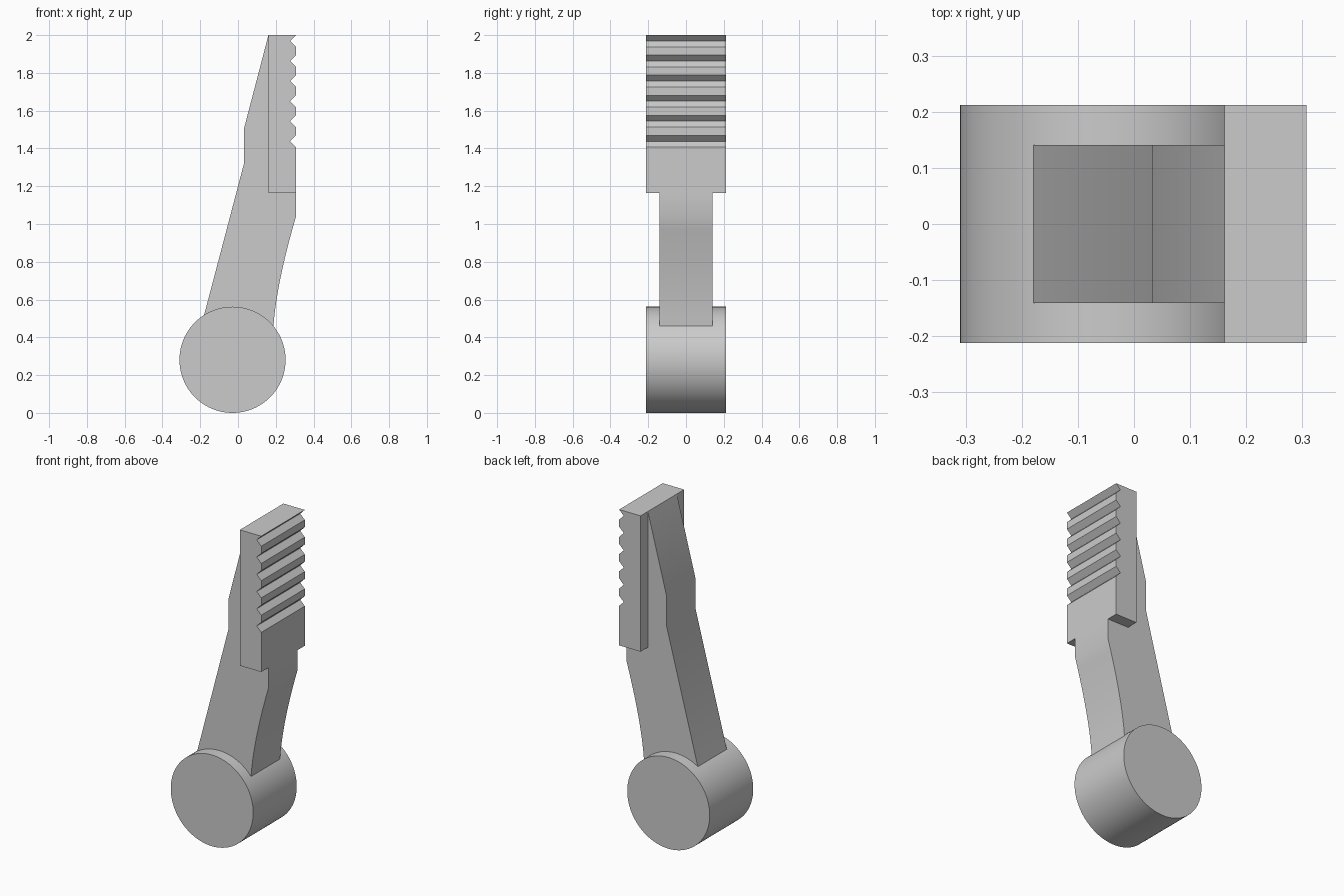
import bpy
import bmesh
import math
from mathutils import Vector

if "Cube" in bpy.data.objects:
    bpy.data.objects.remove(bpy.data.objects["Cube"], do_unlink=True)

gray = bpy.data.materials.new("plain gray")
gray.use_nodes = True
COLOR = (0.6, 0.6, 0.6, 1)
gray.diffuse_color = COLOR
gray.node_tree.nodes["Principled BSDF"].inputs["Base Color"].default_value = COLOR


def extrude_profile(name, points, half_width):
    """Closed x-z outline extruded symmetrically along y."""
    bm = bmesh.new()
    face = bm.faces.new([bm.verts.new((x, -half_width, z)) for x, z in points])
    result = bmesh.ops.extrude_face_region(bm, geom=[face])
    moved = [v for v in result["geom"] if isinstance(v, bmesh.types.BMVert)]
    bmesh.ops.translate(bm, verts=moved, vec=Vector((0, 2 * half_width, 0)))
    bmesh.ops.recalc_face_normals(bm, faces=bm.faces)
    mesh = bpy.data.meshes.new(name)
    bm.to_mesh(mesh)
    bm.free()
    obj = bpy.data.objects.new(name, mesh)
    bpy.context.collection.objects.link(obj)
    return finish(obj)


def finish(obj):
    obj.data.materials.append(gray)
    bpy.ops.object.select_all(action="DESELECT")
    obj.select_set(True)
    bpy.context.view_layer.objects.active = obj
    bpy.ops.object.shade_smooth_by_angle(angle=math.radians(20))
    return obj


# Round pivot barrel lying along y
bpy.ops.mesh.primitive_cylinder_add(
    vertices=96, radius=0.281, depth=0.424,
    location=(-0.029, 0, 0.281), rotation=(math.pi / 2, 0, 0))
barrel = bpy.context.object
barrel.name = "pivot_barrel"
finish(barrel)

# Bent arm, with a gently curved lower front edge
start, bend, end = Vector((0.188, 0.465)), Vector((0.205, 0.69)), Vector((0.307, 1.04))
STEPS = 10
curve = [start.lerp(bend, t).lerp(bend.lerp(end, t), t)
         for t in (i / STEPS for i in range(STEPS + 1))]
arm_outline = [(-0.2, 0.44), (0.18, 0.4)] + [tuple(p) for p in curve] + [
    (0.307, 1.163), (0.2, 1.2), (0.2, 1.95),
    (0.161, 2.0), (0.033, 1.51), (0.033, 1.325)]
extrude_profile("arm", arm_outline, 0.141)

# Grip pad with evenly spaced V notches
BACK, FACE, BOTTOM, TOP = 0.161, 0.307, 1.163, 2.0
NOTCH, PITCH, COUNT = 0.031, 0.1062, 6
pad_outline = [(BACK, TOP), (BACK, BOTTOM), (FACE, BOTTOM)]
for i in reversed(range(COUNT)):
    z = TOP - NOTCH - i * PITCH
    pad_outline += [(FACE, z - NOTCH), (FACE - NOTCH, z), (FACE, z + NOTCH)]
extrude_profile("grip_pad", pad_outline, 0.212)
